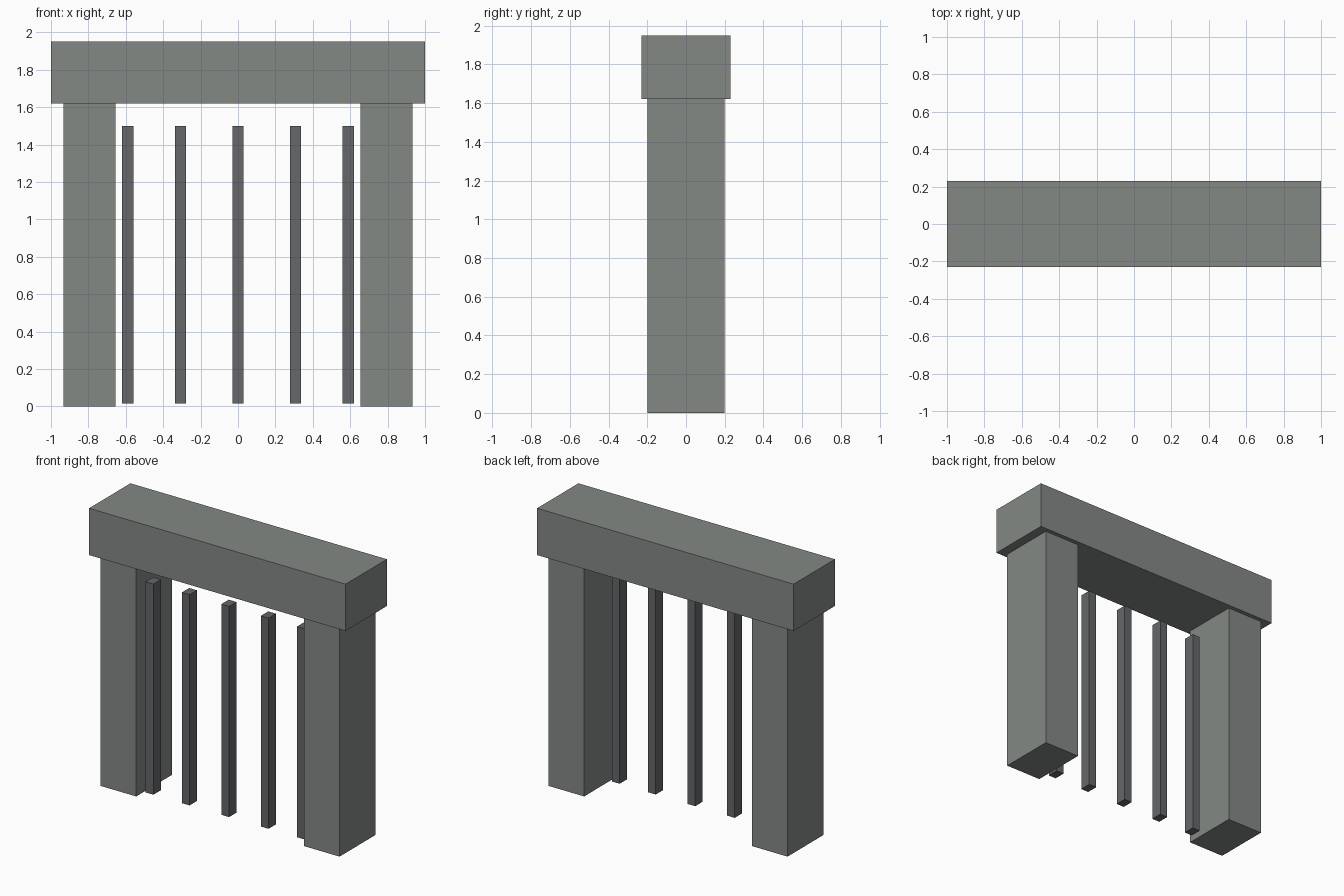
import bpy

if "Cube" in bpy.data.objects:
    bpy.data.objects.remove(bpy.data.objects["Cube"])


def material(name, color):
    mat = bpy.data.materials.new(name)
    mat.diffuse_color = (*color, 1.0)
    mat.use_nodes = True
    mat.node_tree.nodes["Principled BSDF"].inputs["Base Color"].default_value = mat.diffuse_color
    return mat


def box(name, x, y, z, mat):
    """Add a box from its (min, max) range on each axis."""
    ranges = (x, y, z)
    bpy.ops.mesh.primitive_cube_add(size=1, location=[(a + b) / 2 for a, b in ranges])
    obj = bpy.context.object
    obj.name = name
    obj.scale = [b - a for a, b in ranges]
    bpy.ops.object.transform_apply(location=False, rotation=False, scale=True)
    obj.data.materials.append(mat)
    return obj


stone = material("stone", (0.23, 0.25, 0.235))
iron = material("iron", (0.13, 0.135, 0.14))

# Lintel resting on the two pillars
box("lintel", (-1.0, 1.0), (-0.23, 0.23), (1.62, 1.95), stone)

# Pillars
for side, cx in (("left", -0.793), ("right", 0.793)):
    box(f"{side}_pillar", (cx - 0.139, cx + 0.139), (-0.2, 0.2), (0.0, 1.62), stone)

# Gate bars, set toward the front of the opening
for i, cx in enumerate((-0.59, -0.308, 0.0, 0.308, 0.59), 1):
    box(f"gate_bar_{i}", (cx - 0.03, cx + 0.03), (-0.142, -0.06), (0.015, 1.5), iron)
